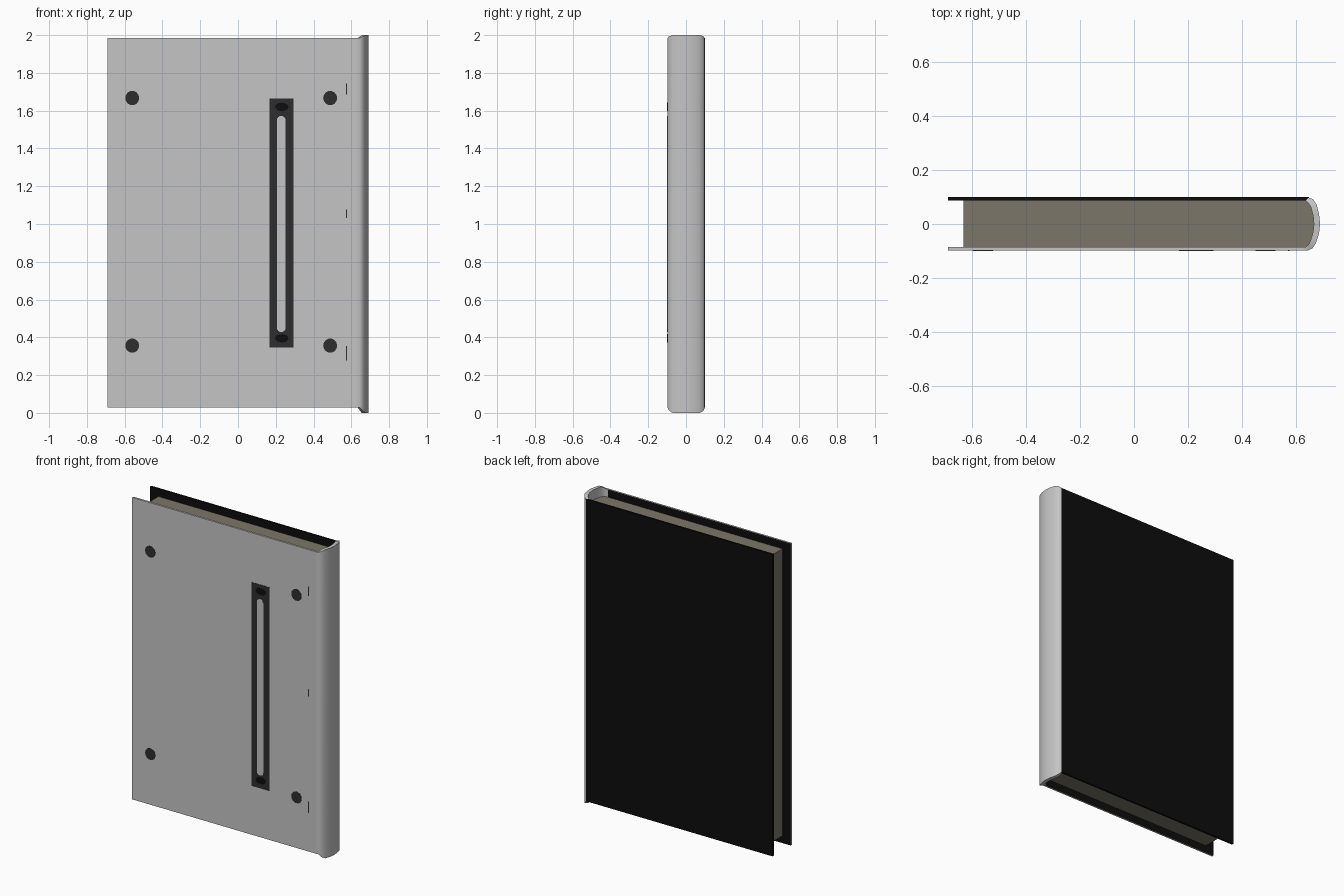
import bpy, bmesh, math

cube = bpy.data.objects.get("Cube")
if cube:
    bpy.data.objects.remove(cube, do_unlink=True)


def material(name, r, g, b):
    m = bpy.data.materials.new(name)
    m.use_nodes = True
    m.diffuse_color = (r, g, b, 1)
    bsdf = m.node_tree.nodes["Principled BSDF"]
    bsdf.inputs["Base Color"].default_value = (r, g, b, 1)
    bsdf.inputs["Roughness"].default_value = 0.7
    return m


GREY = material("light grey cloth", 0.56, 0.56, 0.56)
BLACK = material("black board", 0.004, 0.004, 0.004)
PAPER = material("aged paper", 0.2, 0.18, 0.14)
DARK = material("dark metal", 0.026, 0.027, 0.027)


def finish(name, bm, mats, smooth=False):
    bmesh.ops.recalc_face_normals(bm, faces=bm.faces)
    mesh = bpy.data.meshes.new(name)
    bm.to_mesh(mesh)
    bm.free()
    for m in mats:
        mesh.materials.append(m)
    ob = bpy.data.objects.new(name, mesh)
    bpy.context.collection.objects.link(ob)
    if smooth:
        bpy.ops.object.select_all(action='DESELECT')
        ob.select_set(True)
        bpy.context.view_layer.objects.active = ob
        bpy.ops.object.shade_smooth_by_angle(angle=math.radians(40))
    return ob


def prism(name, outline, offset, mat):
    """Extrude a flat outline by an offset vector."""
    bm = bmesh.new()
    face = bm.faces.new([bm.verts.new(p) for p in outline])
    ext = bmesh.ops.extrude_face_region(bm, geom=[face])
    verts = [v for v in ext["geom"] if isinstance(v, bmesh.types.BMVert)]
    bmesh.ops.translate(bm, verts=verts, vec=offset)
    return finish(name, bm, [mat])


def plate(name, x, z, w, h, mat, layer=1, sides=4):
    """Thin painted plate on the front cover: rectangle or ellipse."""
    if sides == 4:
        pts = [(-w, -h), (w, -h), (w, h), (-w, h)]
    else:
        turn = [2 * math.pi * i / sides for i in range(sides)]
        pts = [(w * math.cos(a), h * math.sin(a)) for a in turn]
    prism(name, [(x + px, FRONT + 0.002, z + pz) for px, pz in pts],
          (0, -0.002 - 0.0012 * layer, 0), mat)


FRONT, BACK, THICK = -0.098, 0.1, 0.013
LOW, HIGH, EDGE = 0.028, 1.984, -0.69

# Front cover and rounded spine: one bent sheet, slightly taller at the spine
outer = [(EDGE, FRONT), (0.62, FRONT), (0.645, FRONT), (0.662, -0.09),
         (0.675, -0.07), (0.686, -0.035), (0.69, 0), (0.686, 0.038),
         (0.677, 0.072), (0.664, 0.092), (0.648, BACK - 0.002)]
inner = [(EDGE, FRONT + THICK), (0.62, FRONT + THICK), (0.636, FRONT + THICK),
         (0.646, -0.078), (0.655, -0.06), (0.664, -0.03), (0.667, 0),
         (0.664, 0.032), (0.656, 0.062), (0.647, 0.078), (0.636, BACK - THICK)]


def flare(x):
    return 0.028 * min(1, max(0, (x - 0.645) / 0.03))


bm = bmesh.new()
rows = []
for po, pi in zip(outer, inner):
    f = flare(po[0])
    rows.append([bm.verts.new((p[0], p[1], z)) for p, z in
                 ((po, LOW - f), (po, HIGH + f * 0.57),
                  (pi, HIGH + f * 0.57), (pi, LOW - f))])
for i, (a, b) in enumerate(zip(rows, rows[1:])):
    for k in range(4):
        n = (k + 1) % 4
        face = bm.faces.new((a[k], a[n], b[n], b[k]))
        if k == 2 and i == 0:
            face.material_index = 1
bm.faces.new(rows[0])
bm.faces.new(rows[-1])
finish("front_cover_and_spine", bm, [GREY, BLACK], smooth=True)

# Back cover board
prism("back_cover", [(EDGE, BACK - THICK, LOW), (0.648, BACK - THICK, LOW),
                     (0.648, BACK - THICK, HIGH), (EDGE, BACK - THICK, HIGH)],
      (0, THICK, 0), BLACK)

# Page block with a rounded spine side
page_outline = [(-0.632, FRONT + THICK), (-0.632, BACK - THICK)]
page_outline += [(x, y) for x, y in reversed(inner[2:])]
prism("pages", [(x, y, 0.075) for x, y in page_outline], (0, 0, 1.86), PAPER)

# Slotted handle plate with two screws
plate("handle_plate", 0.23, 1.005, 0.064, 0.66, DARK)
plate("handle_slot", 0.229, 1.0, 0.023, 0.55, GREY, 2)
for cap in (0.45, 1.55):
    plate("slot_end", 0.229, cap, 0.023, 0.022, GREY, 2, 16)
for z in (0.395, 1.62):
    plate("handle_screw", 0.232, z, 0.036, 0.022, BLACK, 2, 16)

# Corner studs
for x in (-0.56, 0.488):
    for z in (0.356, 1.667):
        plate("corner_stud", x, z, 0.037, 0.038, DARK, 1, 14)

# Small scuffs along the hinge
for z, h in ((1.715, 0.03), (1.055, 0.022), (0.315, 0.038)):
    plate("hinge_scuff", 0.574, z, 0.003, h, DARK)
